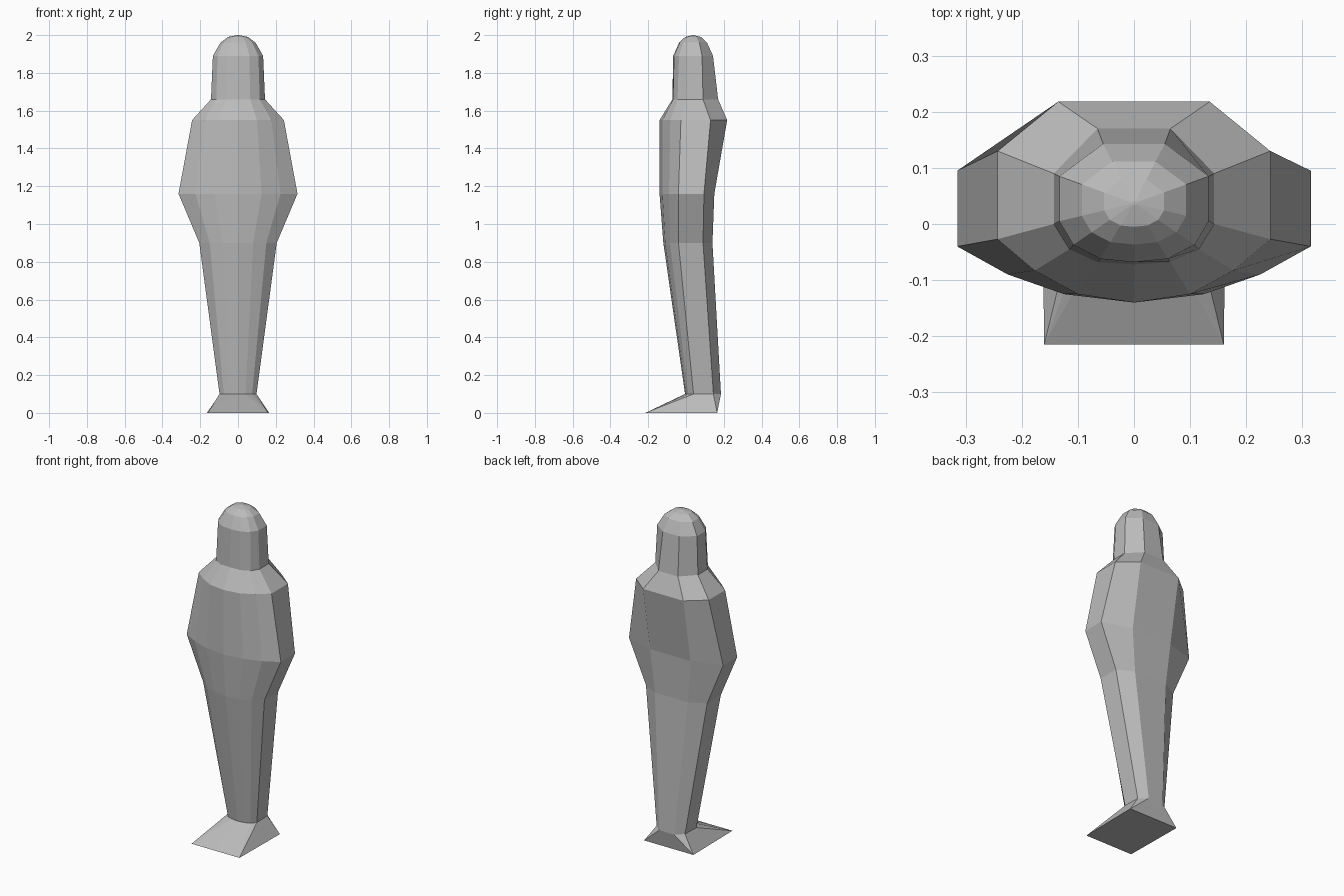
import bpy, bmesh

cube = bpy.data.objects.get("Cube")
if cube:
    bpy.data.objects.remove(cube, do_unlink=True)

grey = bpy.data.materials.new("stone_grey")
grey.use_nodes = True
colour = (0.5, 0.5, 0.5, 1)
grey.diffuse_color = colour
grey.node_tree.nodes["Principled BSDF"].inputs["Base Color"].default_value = colour


def loft(name, sections):
    """Skin mirrored half rings (back corner round to front middle), then cap both ends."""
    bm = bmesh.new()
    rings = []
    for z, half in sections:
        outline = half + [(-x, y) for x, y in reversed(half[:-1])]
        rings.append([bm.verts.new((x, y, z)) for x, y in outline])
    for low, high in zip(rings, rings[1:]):
        for i in range(len(low)):
            j = (i + 1) % len(low)
            bm.faces.new((low[i], low[j], high[j], high[i]))
    bm.faces.new(rings[0])
    bm.faces.new(rings[-1])
    bmesh.ops.remove_doubles(bm, verts=bm.verts, dist=0.0005)
    bmesh.ops.recalc_face_normals(bm, faces=bm.faces)
    mesh = bpy.data.meshes.new(name)
    bm.to_mesh(mesh)
    bm.free()
    mesh.materials.append(grey)
    obj = bpy.data.objects.new(name, mesh)
    bpy.context.collection.objects.link(obj)
    return obj


# Shared outlines where parts meet
front, heel = (0.16, -0.215), (0.165, 0.165)
sole = [heel, heel, front, front, front, (0, -0.215)]
ankle = [(0.05, 0.185), (0.095, 0.145), (0.098, 0.04), (0.075, 0.012), (0.04, 0), (0, -0.005)]
hip = [(0.11, 0.14), (0.205, 0.09), (0.205, -0.04), (0.15, -0.085), (0.08, -0.11), (0, -0.12)]
elbow = [(0.135, 0.15), (0.315, 0.095), (0.315, -0.04), (0.225, -0.09), (0.125, -0.125), (0, -0.14)]
shoulder = [(0.135, 0.218), (0.243, 0.13), (0.243, -0.027), (0.177, -0.083), (0.1, -0.125), (0, -0.14)]
neck = [(0.065, 0.17), (0.143, 0.09), (0.143, 0), (0.115, -0.045), (0.065, -0.068), (0, -0.072)]
brow = [(0.055, 0.143), (0.133, 0.085), (0.133, 0.005), (0.108, -0.037), (0.06, -0.062), (0, -0.068)]


def shrink(outline, scale):
    return [(x * scale, 0.037 + (y - 0.037) * scale) for x, y in outline]


# Wedge foot block, wrapped legs, torso with folded arms, hooded head
loft("foot_base", [(0, sole), (0.1, ankle)])
loft("wrapped_legs", [(0.1, ankle), (0.9, hip)])
loft("torso", [(0.9, hip), (1.16, elbow), (1.55, shoulder), (1.66, neck)])
loft("head", [(1.66, neck), (1.89, brow), (1.96, shrink(brow, 0.7)),
              (1.99, shrink(brow, 0.4)), (2.0, shrink(brow, 0.03))])
